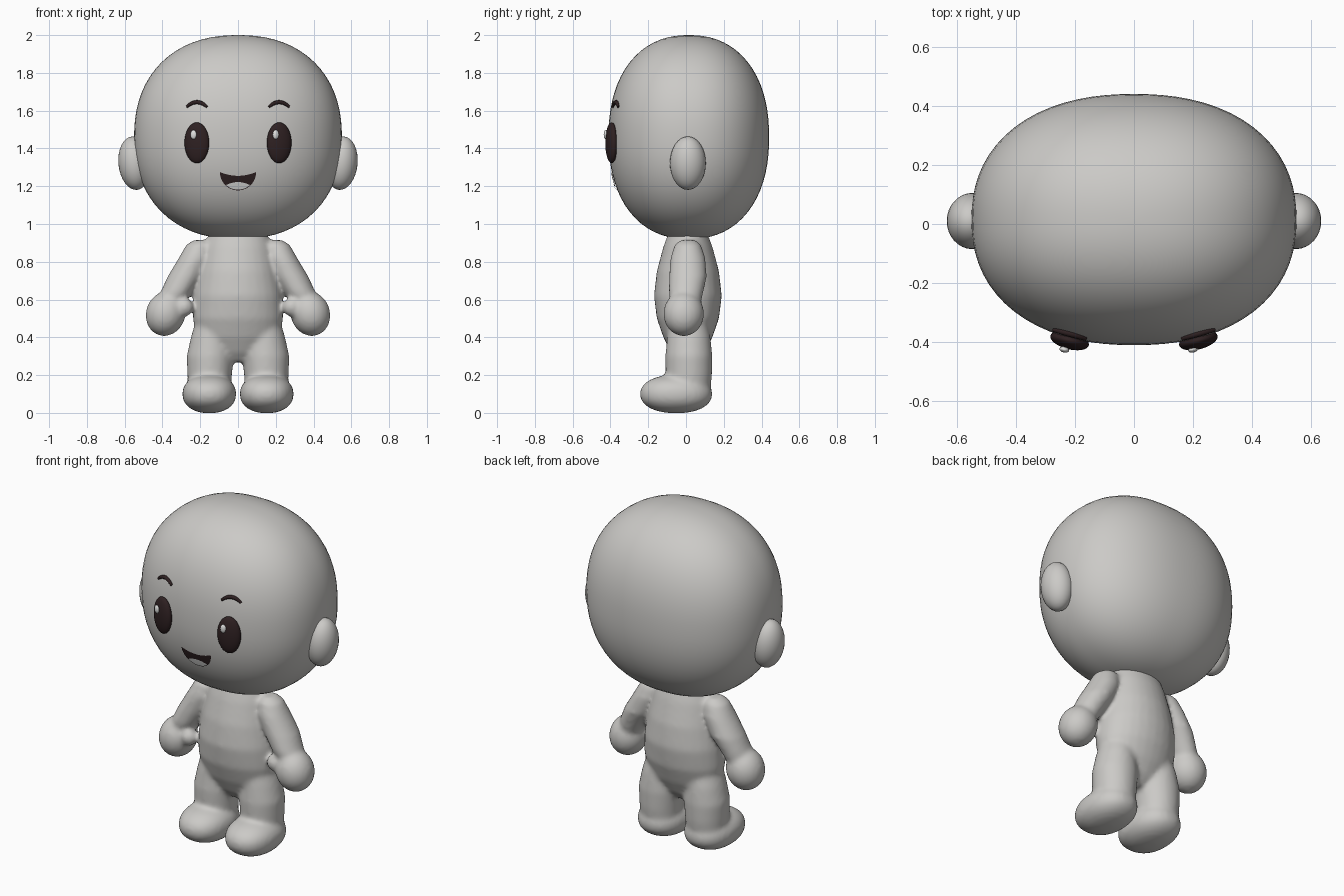
import bpy, bmesh, math
from mathutils import Matrix, Vector

cube = bpy.data.objects.get("Cube")
if cube:
    bpy.data.objects.remove(cube)


def material(name, rgb):
    m = bpy.data.materials.new(name)
    m.use_nodes = True
    m.diffuse_color = (*rgb, 1)
    m.node_tree.nodes["Principled BSDF"].inputs["Base Color"].default_value = (*rgb, 1)
    return m


SKIN = material("pale grey", (0.6, 0.59, 0.57))
DARK = material("dark brown", (0.028, 0.015, 0.016))
LIGHT = material("soft white", (0.75, 0.75, 0.74))


def finish(name, bm, mat):
    mesh = bpy.data.meshes.new(name)
    bm.to_mesh(mesh)
    bm.free()
    mesh.materials.append(mat)
    for p in mesh.polygons:
        p.use_smooth = True
    ob = bpy.data.objects.new(name, mesh)
    bpy.context.collection.objects.link(ob)
    return ob


def ellipsoid(bm, centre, radii, n=2.0, rot=Matrix(), seg=32):
    """Rounded ball; n above 2 makes it boxier."""
    made = bmesh.ops.create_uvsphere(bm, u_segments=seg, v_segments=seg // 2, radius=1)
    for v in made["verts"]:
        v.co /= sum(abs(c) ** n for c in v.co) ** (1 / n)
        v.co = rot @ Vector(c * r for c, r in zip(v.co, radii)) + Vector(centre)


def loft(bm, rings, side=1, seg=28):
    """Closed tube through horizontal rings (z, cx, cy, rx, ry)."""
    loops = []
    for z, cx, cy, rx, ry in rings:
        angles = [2 * math.pi * i / seg for i in range(seg)]
        loops.append([bm.verts.new((side * (cx + rx * math.cos(a)), cy + ry * math.sin(a), z))
                      for a in angles])
    faces = [bm.faces.new(loops[0]), bm.faces.new(loops[-1])]
    for a, b in zip(loops, loops[1:]):
        for i in range(seg):
            j = (i + 1) % seg
            faces.append(bm.faces.new((a[i], a[j], b[j], b[i])))
    bmesh.ops.recalc_face_normals(bm, faces=faces)


# Head
HC, HR, HN = (0, 0.015, 1.46), (0.55, 0.425, 0.54), 2.25
bm = bmesh.new()
ellipsoid(bm, HC, HR, HN, seg=72)
finish("head", bm, SKIN)


def face_y(x, z):
    k = 1 - abs(x / HR[0]) ** HN - abs((z - HC[2]) / HR[2]) ** HN
    return HC[1] - HR[1] * k ** (1 / HN)


# Body: torso, limbs, hands and feet fused into one soft skin
TORSO = [(0.96, 0, 0.01, 0.15, 0.1), (0.88, 0, 0.01, 0.18, 0.13), (0.75, 0, 0.01, 0.21, 0.165),
         (0.62, 0, 0.01, 0.235, 0.18), (0.5, 0, 0.01, 0.24, 0.165), (0.4, 0, 0.01, 0.22, 0.13),
         (0.32, 0, 0.01, 0.15, 0.09), (0.27, 0, 0.01, 0.06, 0.05)]
ARM = [(0.915, 0.2, 0.01, 0.035, 0.04), (0.89, 0.205, 0.01, 0.07, 0.07), (0.82, 0.227, 0.01, 0.087, 0.093),
       (0.72, 0.28, 0.01, 0.094, 0.1), (0.64, 0.325, 0, 0.085, 0.092), (0.54, 0.37, 0, 0.06, 0.07)]
LEG = [(0.5, 0.12, 0.01, 0.1, 0.1), (0.4, 0.14, 0.015, 0.11, 0.115), (0.3, 0.147, 0.015, 0.125, 0.125),
       (0.2, 0.15, 0.015, 0.118, 0.123), (0.08, 0.15, 0.015, 0.11, 0.11)]
bm = bmesh.new()
loft(bm, TORSO)
for s in (1, -1):
    loft(bm, ARM, s)
    loft(bm, LEG, s)
    ellipsoid(bm, (s * 0.383, -0.012, 0.525), (0.105, 0.108, 0.12), rot=Matrix.Rotation(s * -0.3, 4, 'Y'))
    ellipsoid(bm, (s * 0.285, -0.055, 0.56), (0.05, 0.045, 0.05))
    ellipsoid(bm, (s * 0.152, -0.052, 0.1), (0.143, 0.192, 0.102), 2.2)
body = finish("body", bm, SKIN)
remesh = body.modifiers.new("fuse", 'REMESH')
remesh.mode = 'VOXEL'
remesh.voxel_size = 0.012
remesh.use_smooth_shade = True
smooth = body.modifiers.new("soften", 'SMOOTH')
smooth.factor = 0.5
smooth.iterations = 10

for s, side in ((1, "left"), (-1, "right")):
    # Ears
    bm = bmesh.new()
    ellipsoid(bm, (s * 0.548, 0.01, 1.322), (0.085, 0.095, 0.142), rot=Matrix.Rotation(s * 0.1, 4, 'Y'))
    finish(side + "_ear", bm, SKIN)

    # Eyes and highlights
    turn = Matrix.Rotation(s * 0.25, 4, 'Z')
    bm = bmesh.new()
    ellipsoid(bm, (s * 0.218, -0.394, 1.43), (0.067, 0.03, 0.108), rot=turn)
    finish(side + "_eye", bm, DARK)
    bm = bmesh.new()
    ellipsoid(bm, (s * 0.218 - 0.018, -0.425, 1.473), (0.017, 0.01, 0.025), rot=turn, seg=16)
    finish(side + "_eye_highlight", bm, LIGHT)

    # Brows: tapered arcs lying on the forehead
    curve = bpy.data.curves.new(side + "_brow", 'CURVE')
    curve.dimensions = '3D'
    curve.bevel_depth = 0.011
    curve.bevel_resolution = 3
    curve.use_fill_caps = True
    line = curve.splines.new('POLY')
    line.points.add(12)
    for i, p in enumerate(line.points):
        u = i / 6 - 1
        x, z = s * (0.218 + 0.054 * u), 1.645 - 0.025 * u * u
        p.co = (x, face_y(x, z) - 0.004, z, 1)
        p.radius = 1 - 0.4 * u * u
    line.use_smooth = True
    curve.materials.append(DARK)
    bpy.context.collection.objects.link(bpy.data.objects.new(side + "_brow", curve))


def face_patch(name, half, top, bottom, lift, mat, cols=24, rows=6):
    """Thin plate between two edge curves, wrapped on the face."""
    bm = bmesh.new()
    grid = []
    for i in range(cols + 1):
        x = half * -math.cos(math.pi * i / cols)
        col = []
        for j in range(rows + 1):
            z = bottom(x) + (top(x) - bottom(x)) * j / rows
            col.append(bm.verts.new((x, face_y(x, z) - lift, z)))
        grid.append(col)
    for a, b in zip(grid, grid[1:]):
        for j in range(rows):
            bm.faces.new((a[j], b[j], b[j + 1], a[j + 1]))
    bmesh.ops.remove_doubles(bm, verts=bm.verts, dist=0.0001)
    finish(name, bm, mat)


# Mouth and tongue
W = 0.096


def lip(x):
    return 1.275 - 0.097 * math.sqrt(max(0, 1 - (x / W) ** 2))


face_patch("mouth", W, lambda x: 1.255 + 0.02 * (x / W) ** 2, lip, 0.005, DARK)
face_patch("tongue", 0.063, lambda x: 1.222 - 4 * x * x, lambda x: lip(x) + 0.004, 0.008, LIGHT)
